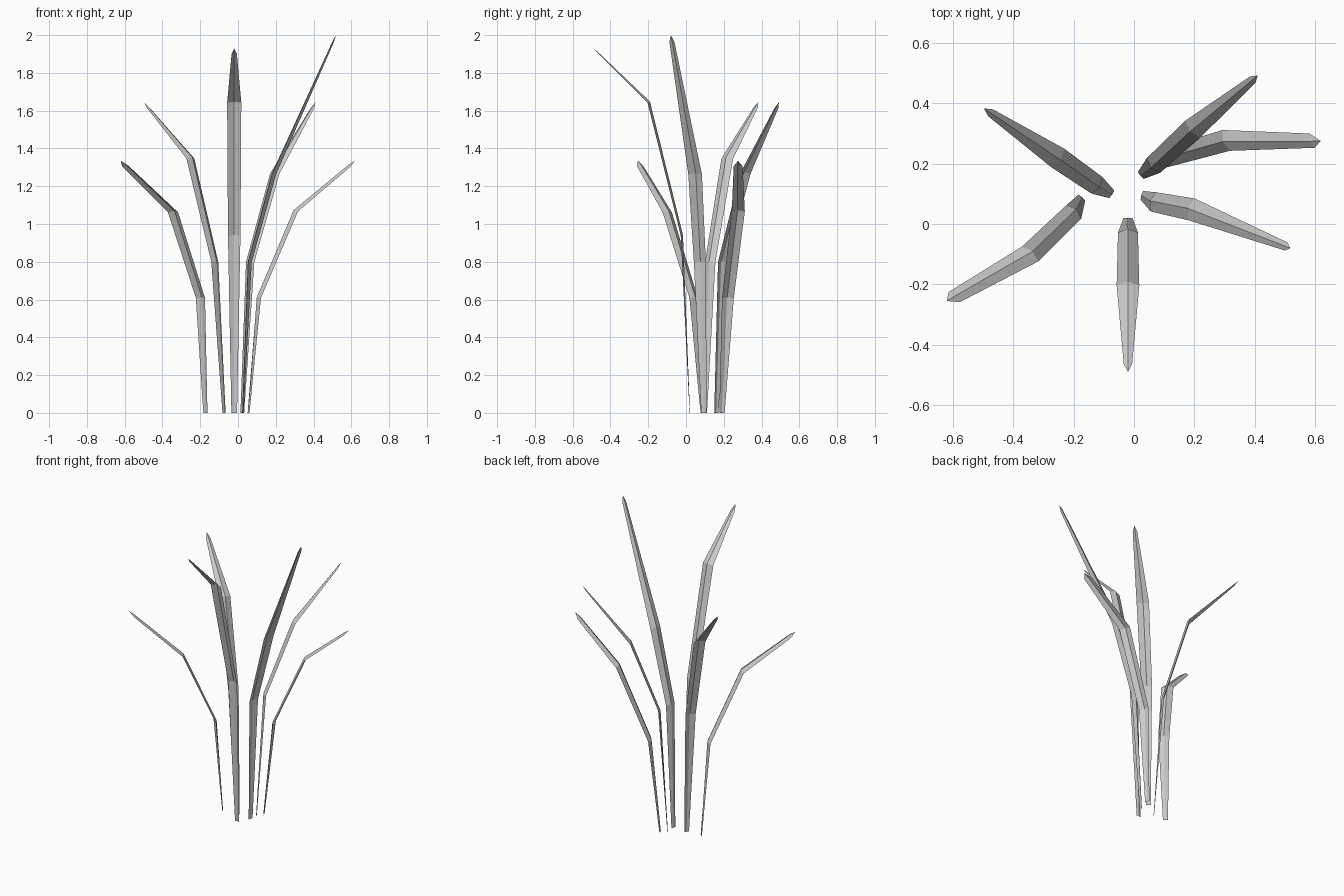
import bpy
from mathutils import Vector

if "Cube" in bpy.data.objects:
    bpy.data.objects.remove(bpy.data.objects["Cube"])


def blade(name, path, widths, fold=0.013):
    """Creased grass blade: path = base, lower, middle, tip."""
    pts = [Vector(p) for p in path]
    # level width direction, square to the way the blade leans
    lean = pts[2] - pts[0]
    lean.z = 0
    lean.normalize()
    side = Vector((-lean.y, lean.x, 0))
    # last full cross-section sits just short of the pointed tip
    last = (pts[3] - pts[2]).normalized()
    rows = pts[:3] + [pts[3] - last * 0.04]
    verts, faces = [], []
    for i, (c, w) in enumerate(zip(rows, widths)):
        t = rows[min(i + 1, 3)] - rows[max(i - 1, 0)]
        up = side.cross(t).normalized()
        if up.dot(lean) > 0:
            up = -up
        d = 0.002 if i == 0 else fold * w / 0.07
        verts += [c - side * w / 2 - up * d / 2, c + up * d / 2,
                  c + side * w / 2 - up * d / 2]
    for i in range(3):
        for j in range(2):
            a = i * 3 + j
            faces.append((a, a + 1, a + 4, a + 3))
    # pointed tip
    verts.append(pts[3])
    faces += [(9, 10, 12), (10, 11, 12)]
    mesh = bpy.data.meshes.new(name)
    mesh.from_pydata(verts, [], faces)
    bpy.context.collection.objects.link(bpy.data.objects.new(name, mesh))


tall = (0.03, 0.066, 0.075, 0.028)
short = (0.03, 0.066, 0.073, 0.05)

# tall blades
blade("front_blade", [(-0.02, 0.02, 0), (-0.02, -0.022, 0.94),
                      (-0.02, -0.197, 1.645), (-0.02, -0.49, 1.93)], tall)
blade("right_front_blade", [(0.025, 0.095, 0), (0.058, 0.075, 0.8),
                            (0.185, 0.05, 1.265), (0.518, -0.08, 2.0)], tall)
# medium blades
blade("back_right_blade", [(0.022, 0.16, 0), (0.06, 0.19, 0.8),
                           (0.19, 0.31, 1.27), (0.41, 0.492, 1.645)], tall)
blade("back_left_blade", [(-0.073, 0.098, 0), (-0.118, 0.125, 0.8),
                          (-0.247, 0.215, 1.35), (-0.497, 0.383, 1.645)], tall)
# short blades
blade("right_blade", [(0.055, 0.19, 0), (0.105, 0.22, 0.61),
                      (0.3, 0.275, 1.07), (0.618, 0.275, 1.335)], short)
blade("left_blade", [(-0.172, 0.088, 0), (-0.195, 0.045, 0.61),
                     (-0.34, -0.095, 1.065), (-0.62, -0.255, 1.335)], short)
